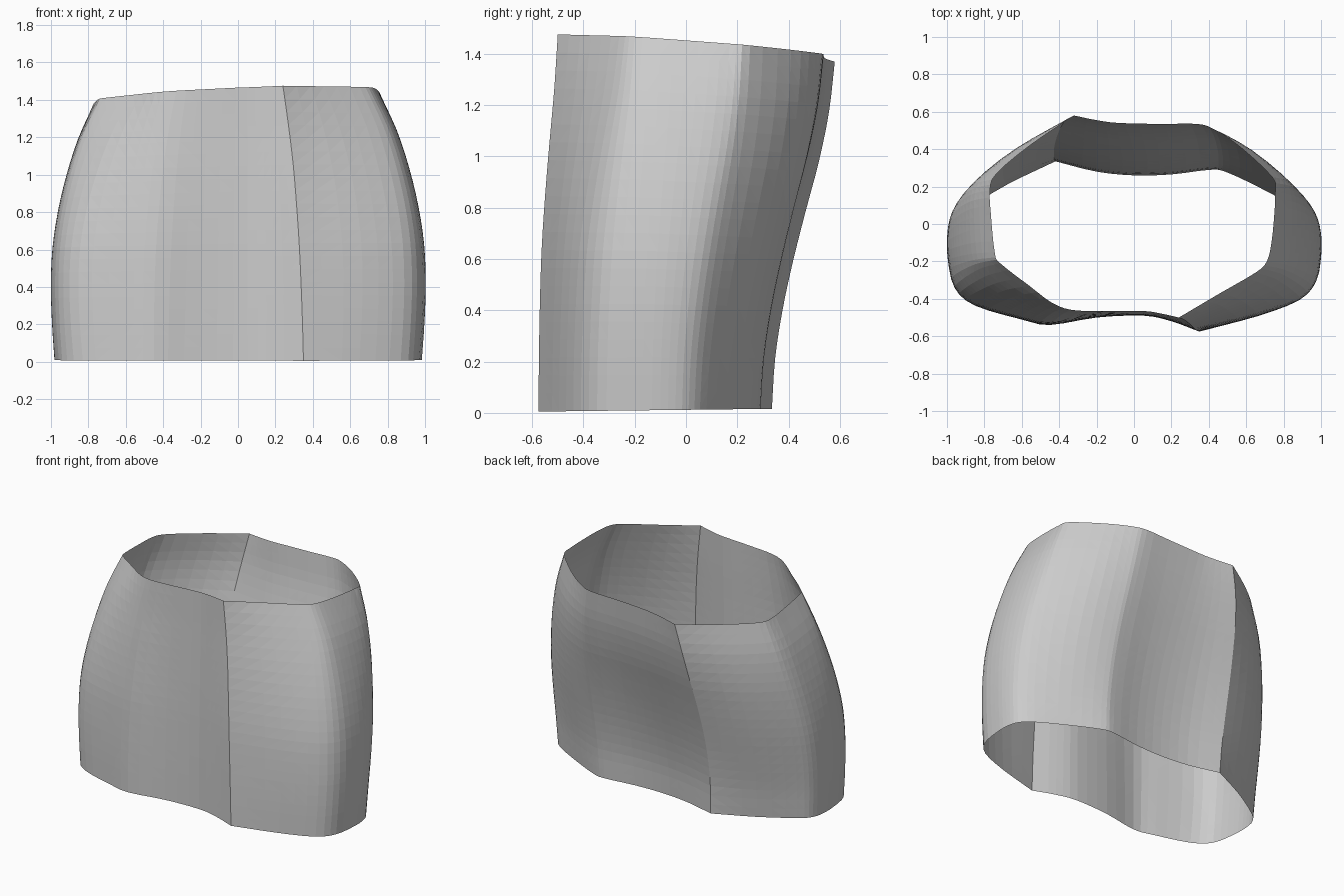
import bpy, bmesh
from math import sin, pi
from mathutils import Vector

if "Cube" in bpy.data.objects:
    bpy.data.objects.remove(bpy.data.objects["Cube"])

# Matching outlines, counter-clockwise from the front seam:
# (bottom x, bottom y, top x, top y)
OUTLINE = [
    (.35, -.575, .24, -.50), (.65, -.495, .46, -.37), (.87, -.41, .65, -.26),
    (.955, -.31, .71, -.20), (.98, -.17, .735, -.10), (.98, -.07, .75, .05),
    (.955, .01, .755, .17), (.88, .08, .74, .25), (.68, .19, .57, .41),
    (.50, .275, .43, .505), (.41, .29, .34, .535), (.20, .265, .15, .535),
    (.0, .26, -.08, .54), (-.20, .28, -.20, .555),
    (-.42, .335, -.32, .58), (-.68, .21, -.55, .425), (-.89, .08, -.735, .27),
    (-.96, .01, -.77, .18), (-.98, -.08, -.765, .05), (-.975, -.20, -.745, -.15),
    (-.94, -.35, -.715, -.21), (-.83, -.44, -.56, -.33), (-.60, -.51, -.44, -.42),
    (-.45, -.54, -.33, -.46), (-.20, -.50, -.15, -.465), (.05, -.49, .05, -.465),
    (.20, -.52, .15, -.48)]
BACK_SEAM = 14

# Blends from bottom to top outline at equal height steps:
# side bulge, front middle, back lean, front lean
BLEND_SIDE = [0, -.06, -.087, -.05, .08, .29, .58, 1]
BLEND_MIDDLE = [0, .05, .12, .21, .34, .50, .73, 1]
BLEND_BACK = [0, .05, .17, .34, .54, .75, .91, 1]
BLEND_FRONT = [0, .02, .07, .16, .34, .57, .82, 1]
SUB, ROWS = 3, 21


def catmull(a, b, c, d, t):
    return .5 * (2 * b + (c - a) * t + (2 * a - 5 * b + 4 * c - d) * t * t
                 + (3 * b - a - 3 * c + d) * t ** 3)


def smooth_path(points, sub):
    """Open smooth curve through the points, last point left out."""
    p = [2 * points[0] - points[1]] + points + [2 * points[-1] - points[-2]]
    return [catmull(*p[i:i + 4], k / sub)
            for i in range(len(points) - 1) for k in range(sub)]


def rows_of(table):
    """Blend table resampled to one value per mesh row."""
    return smooth_path(table, ROWS // (len(table) - 1)) + [table[-1]]


def clamp(f):
    return min(1, max(0, f))


def mix(a, b, f):
    return a + (b - a) * clamp(f)


# Two panels, each smooth, meeting in a hard seam
pts = [Vector(p) for p in OUTLINE]
ring = smooth_path(pts[:BACK_SEAM + 1], SUB) + smooth_path(pts[BACK_SEAM:] + pts[:1], SUB)
n = len(ring)

# Skirt wall, open at top and bottom
bm = bmesh.new()
grid = []
blends = zip(*map(rows_of, (BLEND_SIDE, BLEND_MIDDLE, BLEND_BACK, BLEND_FRONT)))
for r, (side, middle, back, front) in enumerate(blends):
    t = r / ROWS
    row = []
    for bx, by, tx, ty in ring:
        fx = side if by > 0 else mix(middle, side, (abs(bx) - .35) / .25)
        fy = mix(front, back, (by + .4) / .4)
        low = max(0, .012 + .012 * by)
        high = 1.43 + .03 * tx - .077 * ty - .02 * max(0, -tx)
        # Gentle fullness across the rear flanks
        full = .022 * sin(pi * t) * sin(pi * clamp((abs(bx) - .42) / .55)) if by > 0 else 0
        x = bx + (tx - bx) * fx + (full * .5 if bx > 0 else -full * .5)
        row.append(bm.verts.new((x, by + (ty - by) * fy + full, low + (high - low) * t)))
    grid.append(row)
for r in range(ROWS):
    for i in range(n):
        j = (i + 1) % n
        bm.faces.new((grid[r][i], grid[r][j], grid[r + 1][j], grid[r + 1][i]))
bmesh.ops.triangulate(bm, faces=bm.faces[:])

mesh = bpy.data.meshes.new("skirt")
bm.to_mesh(mesh)
bm.free()
bpy.context.collection.objects.link(bpy.data.objects.new("skirt", mesh))
